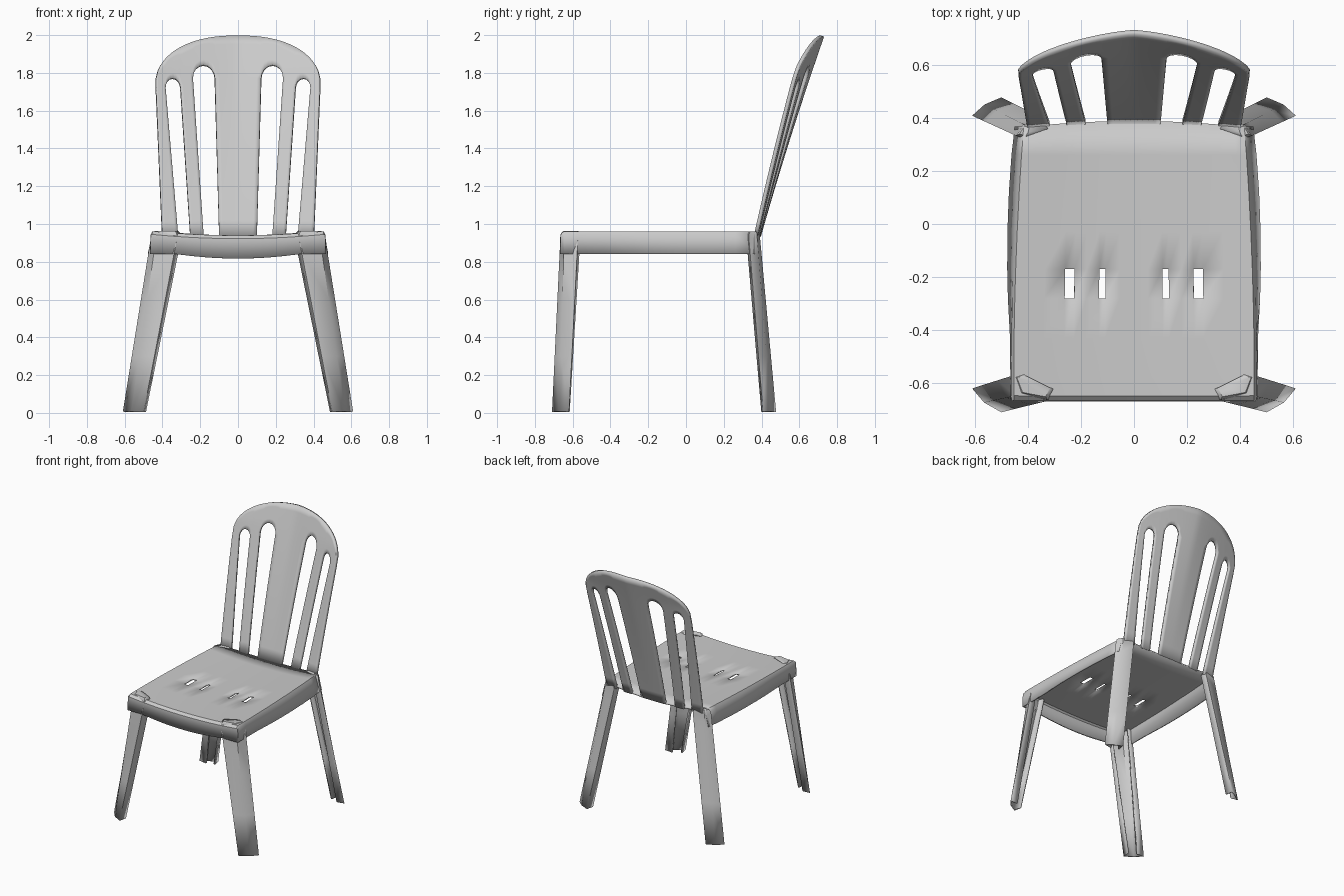
import bpy, bmesh, math

if "Cube" in bpy.data.objects:
    bpy.data.objects.remove(bpy.data.objects["Cube"])


def finish(name, bm, thickness, mirror=False, offset=0.0, angle=40):
    """Turn a bmesh sheet into a smooth-shaded shell object."""
    bmesh.ops.remove_doubles(bm, verts=bm.verts, dist=0.0005)
    bmesh.ops.recalc_face_normals(bm, faces=bm.faces)
    me = bpy.data.meshes.new(name)
    bm.to_mesh(me)
    bm.free()
    ob = bpy.data.objects.new(name, me)
    bpy.context.collection.objects.link(ob)
    if mirror:
        ob.modifiers.new("mirror", 'MIRROR').use_clip = False
    sol = ob.modifiers.new("shell", 'SOLIDIFY')
    sol.thickness, sol.offset = thickness, offset
    bpy.ops.object.select_all(action='DESELECT')
    ob.select_set(True)
    bpy.context.view_layer.objects.active = ob
    bpy.ops.object.shade_smooth_by_angle(angle=math.radians(angle))
    return ob


def sheet(bm, rows, keep=lambda j, i: True):
    """Skin a grid of points with quads."""
    vs = [[bm.verts.new(p) for p in row] for row in rows]
    for j in range(len(vs) - 1):
        for i in range(len(vs[j]) - 1):
            if keep(j, i):
                bm.faces.new((vs[j][i], vs[j][i + 1], vs[j + 1][i + 1], vs[j + 1][i]))
    return vs


# Seat: dished panel with rolled skirts on the front and sides, four slots
half = [0, 0.054, 0.108, 0.132, 0.18, 0.226, 0.262, 0.34, 0.41, 0.447]
cols = [(h / 0.447, 0) for h in half] + [(1, 1), (1, 2)]
cols = [(-s, d) for s, d in cols[:0:-1]] + cols
rows_y = [(-0.662, 2), (-0.66, 1), (-0.645, 0), (-0.57, 0), (-0.43, 0), (-0.28, 0), (-0.17, 0),
          (-0.03, 0), (0.12, 0), (0.26, 0), (0.38, 0)]


def seat_point(s, dx, y, dy):
    w = 0.45 - 0.038 * ((y + 0.6) / 0.98) ** 2
    outer = 0.472 - 0.025 * ((y + 0.12) / 0.47) ** 2
    x = abs(s) * w
    x = (x, x + 0.007, max(outer, x + 0.01))[dx]
    top = 0.934 + 0.022 * s * s
    if y > 0.3:
        y += 0.008 - 0.022 * s * s
    bottom = 0.842 if dx else 0.817 + 0.025 * min(1, (x / 0.33) ** 2)
    z = (top, top - 0.014, bottom)[max(dx, dy)]
    return (math.copysign(x, s), y, z)


def solid_seat(j, i):
    mid = abs(sum(seat_point(*cols[k], -0.22, 0)[0] for k in (i, i + 1)) / 2)
    slot = 0.11 < mid < 0.13 or 0.23 < mid < 0.26
    return not (slot and rows_y[j][0] == -0.28)


bm = bmesh.new()
sheet(bm, [[seat_point(s, d, y, e) for s, d in cols] for y, e in rows_y], solid_seat)
finish("seat", bm, 0.012)


# Legs: tapered open channels, closed on top by a rounded corner cap
def leg(name, foot, top, cap_z, inner):
    bm = bmesh.new()
    rows = []
    for z in (0.006, 0.3, 0.6, 0.84, cap_z - 0.03):
        t = z / (cap_z - 0.03)
        rows.append([(a[0] + (b[0] - a[0]) * t, a[1] + (b[1] - a[1]) * t, z)
                     for a, b in zip(foot, top)])
    for k, z in ((0.06, cap_z - 0.01), (0.2, cap_z)):
        rows.append([(p[0] + (inner[0] - p[0]) * k, p[1] + (inner[1] - p[1]) * k, z) for p in top])
    vs = sheet(bm, rows)
    bm.faces.new(vs[-1])
    finish(name, bm, 0.012, mirror=True)


leg("front_leg",
    [(0.55, -0.622), (0.605, -0.622), (0.562, -0.668), (0.503, -0.704), (0.494, -0.65)],
    [(0.42, -0.565), (0.456, -0.575), (0.43, -0.64), (0.325, -0.66), (0.305, -0.62)],
    0.958, (0.37, -0.6))
leg("back_leg",
    [(0.55, 0.405), (0.605, 0.41), (0.56, 0.446), (0.503, 0.472), (0.494, 0.42)],
    [(0.41, 0.325), (0.44, 0.335), (0.415, 0.372), (0.335, 0.387), (0.32, 0.355)],
    0.955, (0.38, 0.36))


# Backrest: five tapering slats that merge into an arched, curved hood
def back_y(x, z):
    t = (z - 0.94) / 0.81
    curve = 0.07 * (abs(x) / 0.43) ** 1.3 * min(t, 1.1)
    return 0.388 + 0.25 * t - 0.02 * t * (1 - t) - 0.02 * (x / 0.42) ** 2 * (1 - t) - curve


def rim(x):
    return 1.755 + 0.24 * math.sqrt(max(0, 1 - (abs(x) / 0.435) ** 2.3))


# (x at foot, x at hood, springing height) of each slat edge, from the middle out
edges = [(0, 0, 1.77), (0.1, 0.123, 1.77), (0.182, 0.24, 1.77),
         (0.253, 0.305, 1.72), (0.317, 0.385, 1.72), (0.402, 0.434, 1.70)]
bm = bmesh.new()
for side in (1, -1):
    for k in range(5):
        (f0, h0, s0), (f1, h1, s1) = edges[k], edges[k + 1]
        is_slot = k in (1, 3)
        n = 8 if is_slot else 5
        rise = 0.07 if k == 1 else 0.05
        columns = []
        for i in range(n + 1):
            u = i / n
            if is_slot:
                u = (1 - math.cos(math.pi * u)) / 2
            foot, hood, spring = f0 + (f1 - f0) * u, h0 + (h1 - h0) * u, s0 + (s1 - s0) * u
            pts = []
            if is_slot:
                base = spring + rise * math.sqrt(max(0, 1 - (2 * u - 1) ** 2))
            else:
                base = spring
                for j in range(10):
                    t = j / 10
                    pts.append((foot + (hood - foot) * t, 0.935 + (spring - 0.935) * t))
            pts += [(hood, base + (rim(hood) - base) * j / 5) for j in range(6)]
            columns.append([(side * x, back_y(x, z), z) for x, z in pts])
        sheet(bm, columns)
finish("backrest", bm, 0.02, angle=50)
